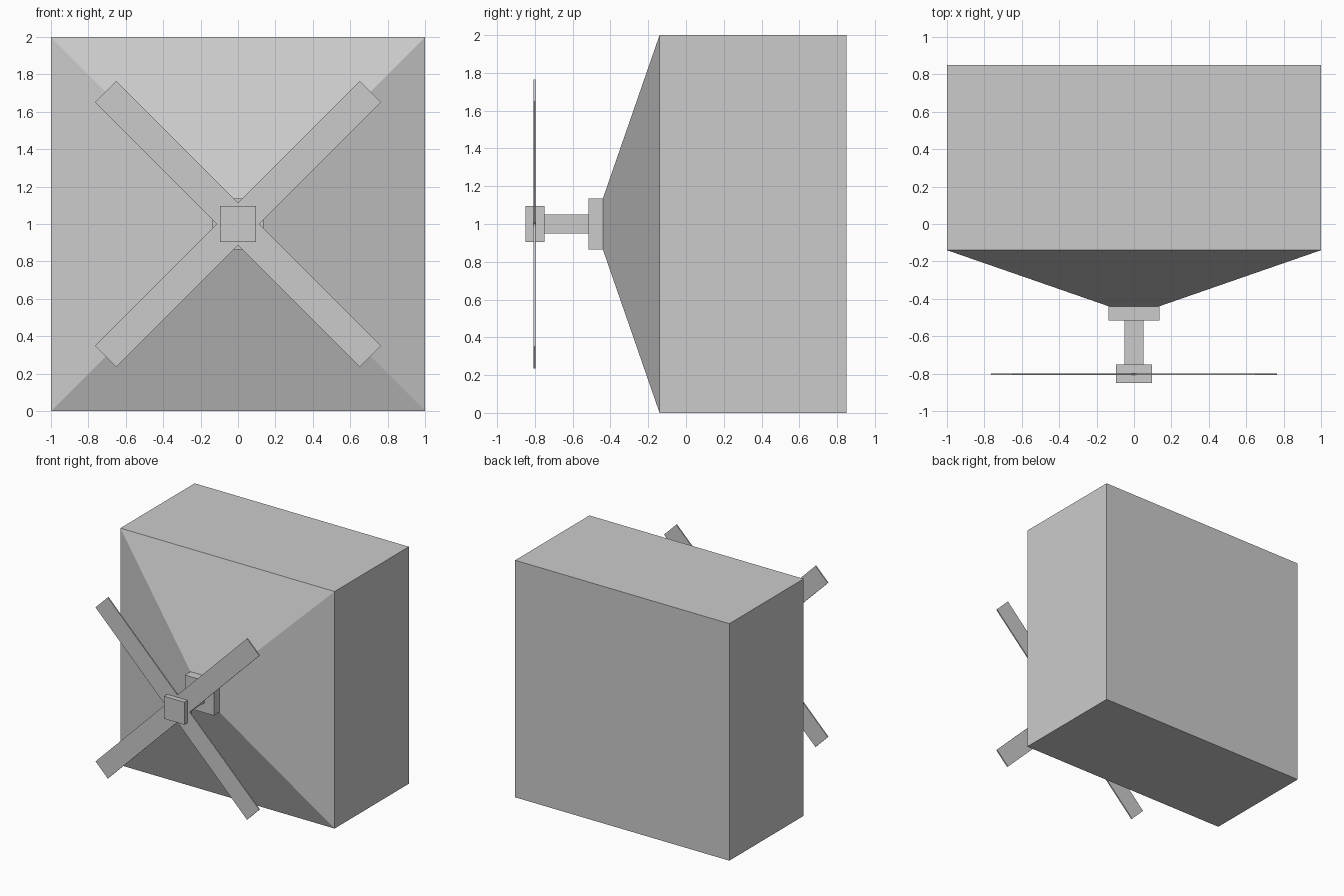
import bpy
import bmesh
from math import radians
from mathutils import Matrix, Vector

default = bpy.data.objects.get("Cube")
if default:
    bpy.data.objects.remove(default, do_unlink=True)

CENTRE_Z = 1.0
GREY = (0.6, 0.6, 0.6, 1)

grey = bpy.data.materials.new("light_grey")
grey.use_nodes = True
grey.diffuse_color = GREY
grey.node_tree.nodes["Principled BSDF"].inputs["Base Color"].default_value = GREY


def finish(name, bm):
    """Turn a bmesh into a named object on the model's axis."""
    bmesh.ops.recalc_face_normals(bm, faces=bm.faces)
    mesh = bpy.data.meshes.new(name)
    bm.to_mesh(mesh)
    bm.free()
    mesh.materials.append(grey)
    obj = bpy.data.objects.new(name, mesh)
    obj.location.z = CENTRE_Z
    bpy.context.collection.objects.link(obj)
    return obj


def square_loft(name, sections):
    """Closed solid through square sections given as (y, half size)."""
    bm = bmesh.new()
    rings = [[bm.verts.new((x * h, y, z * h))
              for x, z in ((-1, -1), (1, -1), (1, 1), (-1, 1))]
             for y, h in sections]
    for a, b in zip(rings, rings[1:]):
        for i in range(4):
            j = (i + 1) % 4
            bm.faces.new((a[i], a[j], b[j], b[i]))
    bm.faces.new(rings[0])
    bm.faces.new(rings[-1])
    return finish(name, bm)


def cross_blades(name, y, half_length, half_width, thickness):
    """Four flat blades in one diagonal cross outline, extruded in y."""
    bm = bmesh.new()
    l, w = half_length, half_width
    outline = []
    for k in range(4):
        turn = Matrix.Rotation(radians(45 + 90 * k), 3, "Y")
        for x, z in ((l, w), (l, -w), (w, -w)):
            outline.append(bm.verts.new(turn @ Vector((x, y - thickness / 2, z))))
    face = bm.faces.new(outline)
    result = bmesh.ops.extrude_face_region(bm, geom=[face])
    moved = [v for v in result["geom"] if isinstance(v, bmesh.types.BMVert)]
    bmesh.ops.translate(bm, verts=moved, vec=(0, thickness, 0))
    return finish(name, bm)


# Housing: square box with a tapered front
square_loft("housing", [(0.85, 1), (-0.14, 1), (-0.44, 0.135)])

# Mounting plate, shaft and hub along the axis
square_loft("mounting_plate", [(-0.44, 0.135), (-0.515, 0.135)])
square_loft("shaft", [(-0.515, 0.05), (-0.75, 0.05)])
square_loft("hub", [(-0.75, 0.095), (-0.85, 0.095)])

# Propeller blades
cross_blades("propeller_blades", -0.803, 1.0, 0.081, 0.01)
